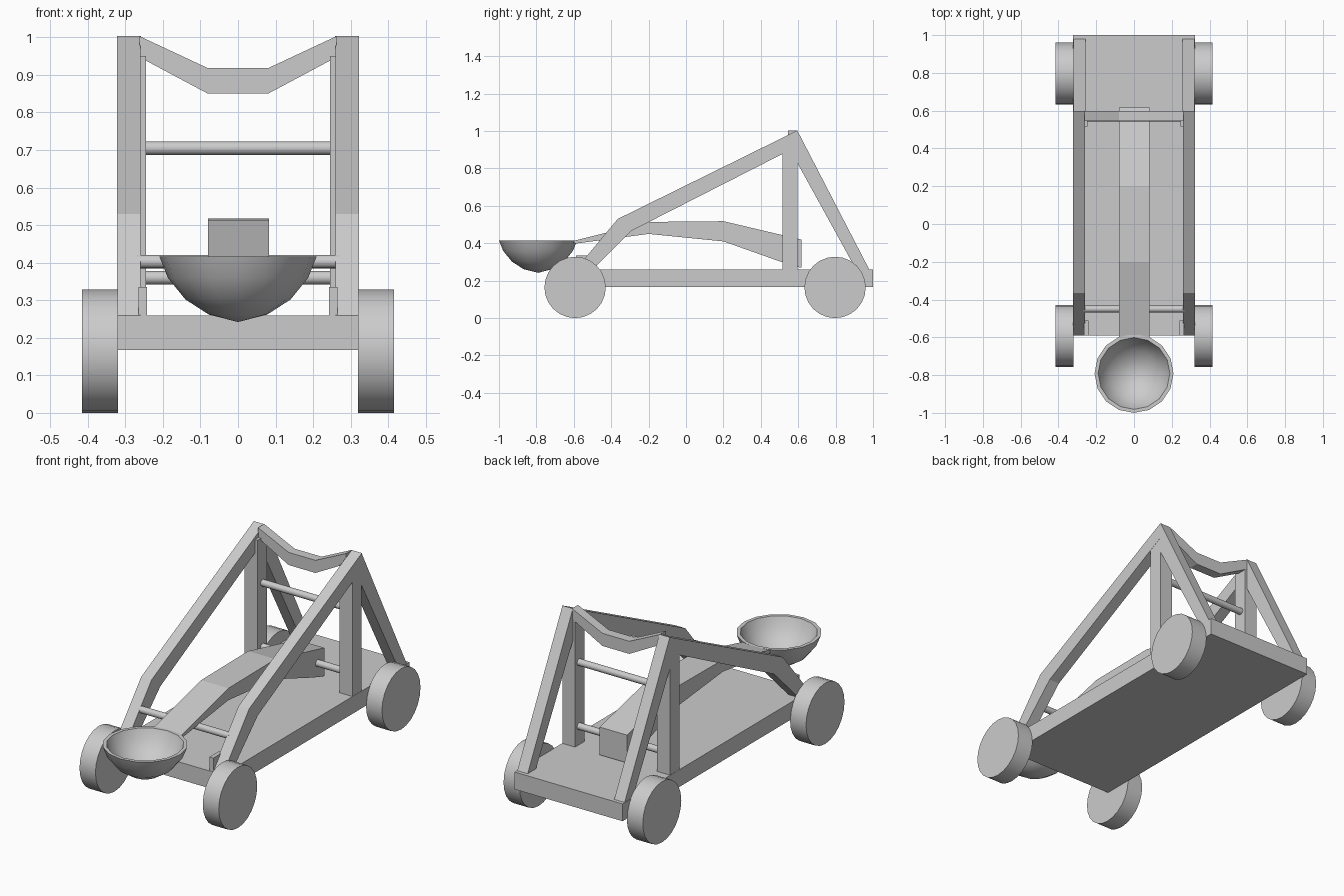
import bpy, bmesh, math

if "Cube" in bpy.data.objects:
    bpy.data.objects.remove(bpy.data.objects["Cube"])


def finish(name, bm, smooth=False):
    bmesh.ops.recalc_face_normals(bm, faces=bm.faces)
    me = bpy.data.meshes.new(name)
    bm.to_mesh(me)
    bm.free()
    ob = bpy.data.objects.new(name, me)
    bpy.context.collection.objects.link(ob)
    if smooth:
        bpy.ops.object.select_all(action='DESELECT')
        ob.select_set(True)
        bpy.context.view_layer.objects.active = ob
        bpy.ops.object.shade_smooth_by_angle(angle=math.radians(40))
    return ob


def prism(name, pts, lo, hi, axis='X'):
    """Extrude a (y,z) profile along X, or an (x,z) profile along Y."""
    bm = bmesh.new()
    if axis == 'X':
        vs = [bm.verts.new((lo, a, b)) for a, b in pts]
        step = (hi - lo, 0, 0)
    else:
        vs = [bm.verts.new((a, lo, b)) for a, b in pts]
        step = (0, hi - lo, 0)
    r = bmesh.ops.extrude_face_region(bm, geom=[bm.faces.new(vs)], use_keep_orig=True)
    bmesh.ops.translate(bm, vec=step, verts=[v for v in r['geom'] if isinstance(v, bmesh.types.BMVert)])
    return finish(name, bm)


def rect(y0, y1, z0, z1):
    return [(y0, z0), (y1, z0), (y1, z1), (y0, z1)]


def rod(name, x0, x1, y, z, radius, sides):
    """Cylinder lying along X."""
    bm = bmesh.new()
    bmesh.ops.create_cone(bm, cap_ends=True, segments=sides, radius1=radius,
                          radius2=radius, depth=x1 - x0)
    for v in bm.verts:
        a, b, c = v.co
        v.co = ((x0 + x1) / 2 + c, y + a, z + b)
    return finish(name, bm, True)


# Base platform
prism("base_platform", rect(-0.59, 1.0, 0.167, 0.26), -0.322, 0.322)

# Side frames, mirrored left and right
diagonal = [(0.595, 1.003), (-0.365, 0.53), (-0.59, 0.26), (-0.5, 0.26),
            (-0.29, 0.467), (0.515, 0.877), (0.595, 0.918)]
strut = [(0.595, 1.003), (0.595, 0.83), (0.92, 0.24), (0.99, 0.24)]
for side, s in (("left", -1), ("right", 1)):
    def span(a, b):
        return sorted((s * a, s * b))
    prism(side + "_diagonal_beam", diagonal, *span(0.26, 0.322))
    prism(side + "_upright_post", rect(0.515, 0.595, 0.25, 0.95), *span(0.245, 0.321))
    prism(side + "_rear_strut", strut, *span(0.258, 0.32))
    prism(side + "_foot_bracket", rect(-0.589, -0.51, 0.25, 0.335), *span(0.242, 0.265))
    for end, y in (("front", -0.593), ("rear", 0.797)):
        rod(f"{side}_{end}_wheel", *span(0.32, 0.415), y, 0.164, 0.164, 24)

# Dipped crossbeam joining the post tops
prism("top_crossbeam", [(-0.262, 1.003), (-0.08, 0.918), (0.08, 0.918), (0.262, 1.003),
                        (0.262, 0.947), (0.08, 0.85), (-0.08, 0.85), (-0.262, 0.947)],
      0.545, 0.597, 'Y')

# Cross rods
for name, y, z in (("upper_rod", 0.56, 0.705), ("pivot_rod", 0.56, 0.36), ("front_rod", -0.45, 0.403)):
    rod(name, -0.27, 0.27, y, z, 0.018, 16)

# Throwing arm
prism("throwing_arm", [(-0.6, 0.413), (-0.2, 0.514), (0.2, 0.518), (0.51, 0.445), (0.595, 0.425),
                       (0.617, 0.42), (0.617, 0.27), (0.595, 0.273), (0.51, 0.3), (0.2, 0.41),
                       (-0.2, 0.45), (-0.6, 0.397)], -0.08, 0.083)

# Bowl: lathed outer and inner walls
profile = [(0, 0.242), (0.078, 0.262), (0.14, 0.302), (0.187, 0.36), (0.209, 0.416),
           (0.19, 0.416), (0.17, 0.366), (0.128, 0.315), (0.07, 0.278), (0, 0.26)]
bm = bmesh.new()
vs = [bm.verts.new((r, 0, z)) for r, z in profile]
edges = [bm.edges.new(p) for p in zip(vs, vs[1:])]
bmesh.ops.spin(bm, geom=vs + edges, cent=(0, 0, 0), axis=(0, 0, 1),
               angle=2 * math.pi, steps=16)
bmesh.ops.remove_doubles(bm, verts=bm.verts, dist=1e-4)
bmesh.ops.translate(bm, vec=(0, -0.791, 0), verts=bm.verts)
finish("bowl", bm, True)
